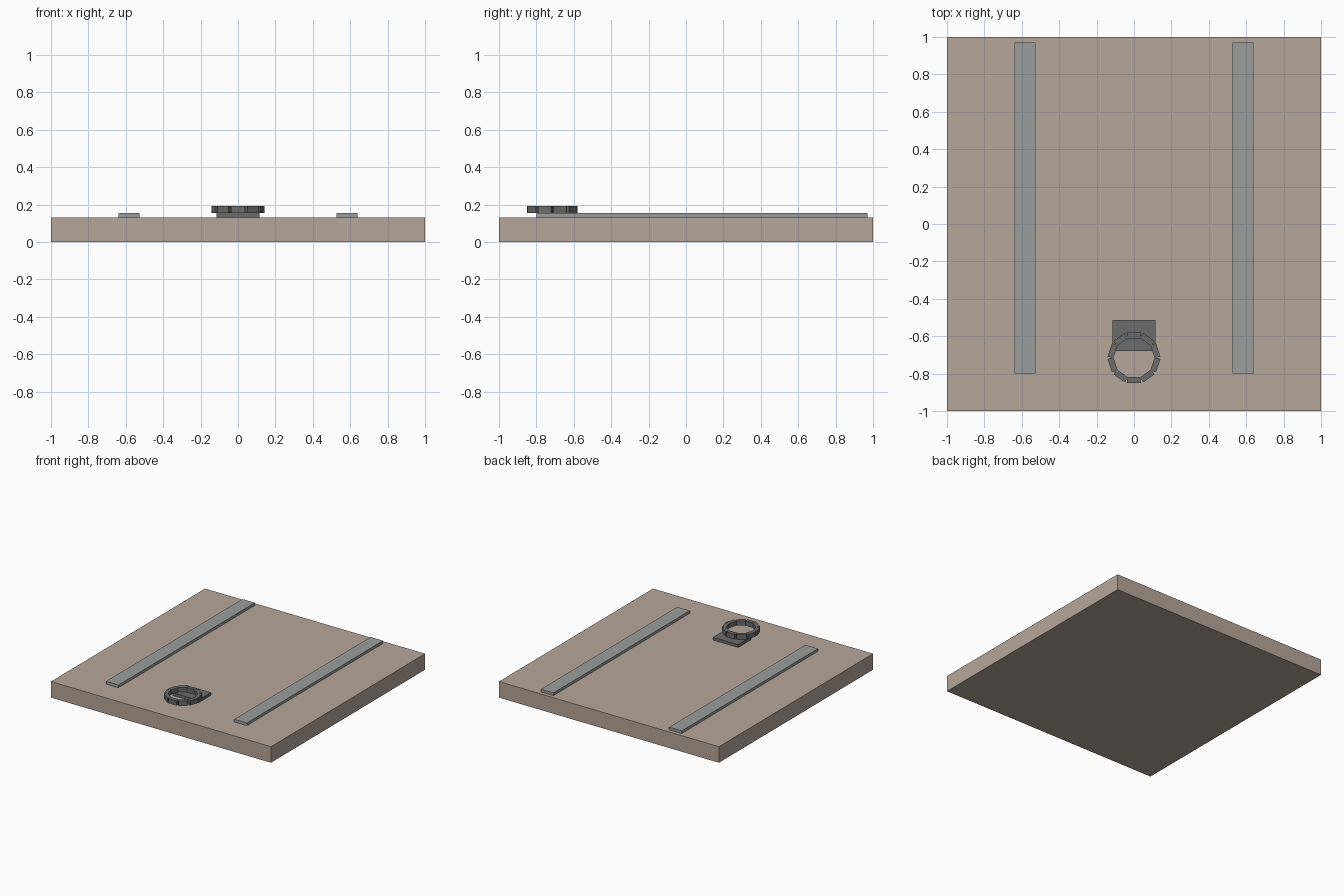
import bpy, bmesh, math
from mathutils import Matrix, Vector

if "Cube" in bpy.data.objects:
    bpy.data.objects.remove(bpy.data.objects["Cube"])


def material(name, rgb):
    m = bpy.data.materials.new(name)
    m.diffuse_color = (*rgb, 1)
    m.use_nodes = True
    m.node_tree.nodes["Principled BSDF"].inputs["Base Color"].default_value = m.diffuse_color
    return m


wood = material("wood", (0.47, 0.38, 0.32))
steel = material("steel", (0.33, 0.34, 0.34))
iron = material("dark_iron", (0.15, 0.15, 0.15))


def add_box(bm, lo, hi, turn=Matrix.Identity(4)):
    lo, hi = Vector(lo), Vector(hi)
    mat = turn @ Matrix.Translation((lo + hi) / 2) @ Matrix.Diagonal((*(hi - lo), 1))
    bmesh.ops.create_cube(bm, size=1, matrix=mat)


def finish(name, bm, mat):
    me = bpy.data.meshes.new(name)
    bm.to_mesh(me)
    bm.free()
    me.materials.append(mat)
    ob = bpy.data.objects.new(name, me)
    bpy.context.collection.objects.link(ob)
    return ob


def box(name, lo, hi, mat):
    bm = bmesh.new()
    add_box(bm, lo, hi)
    return finish(name, bm, mat)


# Hatch slab
TOP = 0.132
box("hatch_slab", (-1, -1, 0), (1, 1, TOP), wood)

# Two long straps
for side, x in (("left", -0.583), ("right", 0.583)):
    box(side + "_strap", (x - 0.057, -0.8, TOP), (x + 0.057, 0.97, 0.154), steel)

# Mounting plate for the pull ring
box("ring_plate", (-0.115, -0.68, TOP), (0.115, -0.513, 0.155), iron)

# Pull ring made of ten straight bars
bm = bmesh.new()
for i in range(10):
    turn = Matrix.Translation((0, -0.715, 0)) @ Matrix.Rotation(i * math.tau / 10, 4, 'Z')
    add_box(bm, (-0.037, 0.104, 0.155), (0.037, 0.136, 0.193), turn)
finish("pull_ring", bm, iron)
